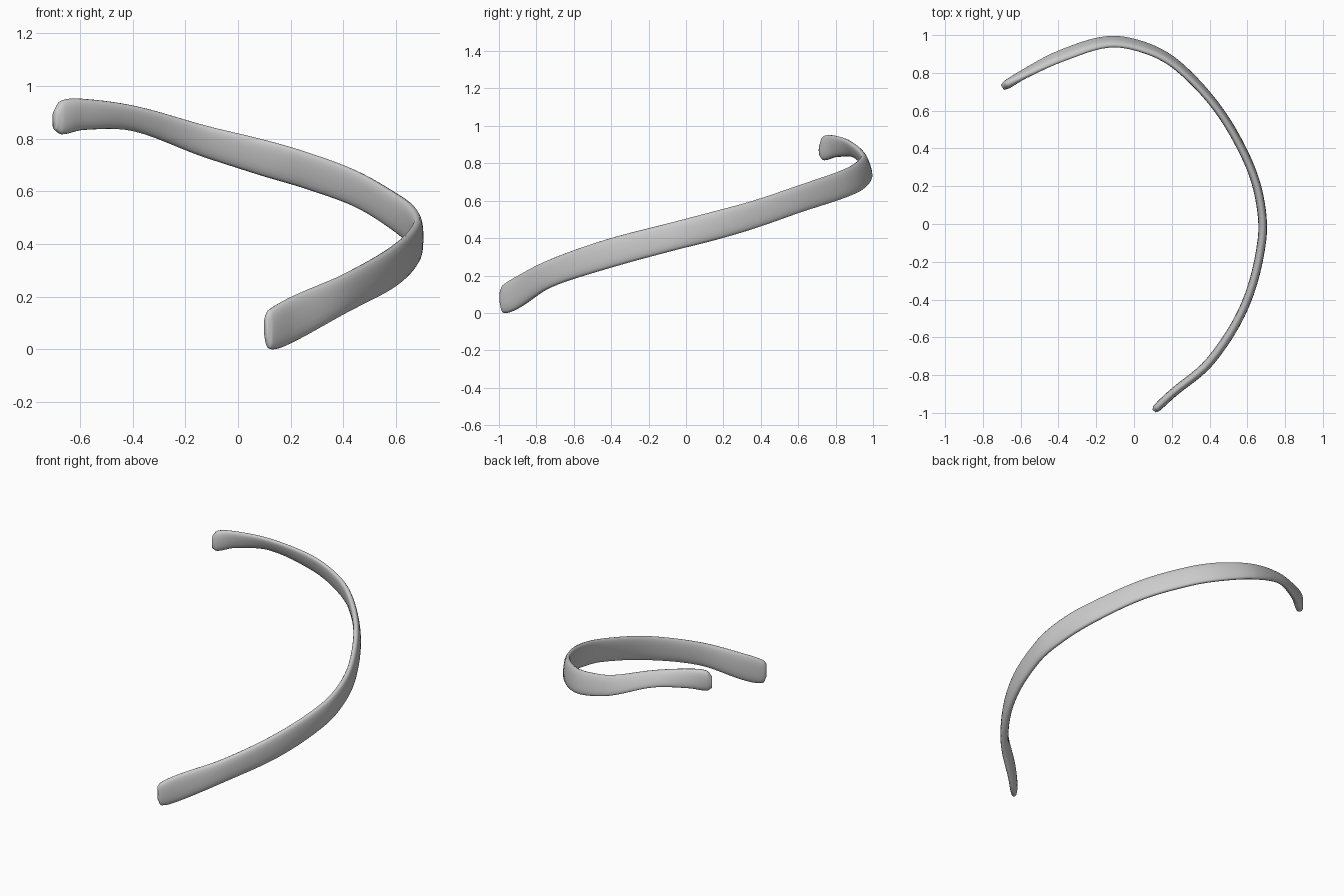
import bpy, bmesh, math
from mathutils import Vector

if "Cube" in bpy.data.objects:
    bpy.data.objects.remove(bpy.data.objects["Cube"])

# Stations along the band: x, y, bottom z, top z, thickness, inward lean of top
STATIONS = [
    (0.106, -0.990, 0.040, 0.125, 0.022, 0.0),
    (0.122, -0.973, 0.000, 0.152, 0.042, 0.0),
    (0.200, -0.900, 0.022, 0.198, 0.046, 0.0),
    (0.405, -0.725, 0.135, 0.287, 0.048, 0.0),
    (0.590, -0.425, 0.235, 0.393, 0.046, 0.0),
    (0.678, -0.080, 0.330, 0.483, 0.046, 0.0),
    (0.662, 0.150, 0.388, 0.543, 0.046, 0.0),
    (0.590, 0.360, 0.450, 0.600, 0.044, 0.008),
    (0.440, 0.615, 0.540, 0.685, 0.042, 0.015),
    (0.240, 0.830, 0.612, 0.758, 0.042, 0.025),
    (0.080, 0.925, 0.660, 0.802, 0.042, 0.035),
    (-0.130, 0.965, 0.730, 0.851, 0.042, 0.040),
    (-0.390, 0.888, 0.828, 0.922, 0.044, 0.040),
    (-0.580, 0.795, 0.833, 0.950, 0.044, 0.020),
    (-0.670, 0.740, 0.816, 0.945, 0.048, 0.0),
    (-0.697, 0.722, 0.835, 0.905, 0.030, 0.0),
]
SIDES = 20


def smooth_path(pts, steps):
    """Non-uniform Hermite interpolation through the stations."""
    t = [0.0]
    for a, b in zip(pts, pts[1:]):
        t.append(t[-1] + math.dist(a[:3], b[:3]))
    n = len(pts)

    def slope(i, k):
        a, b = max(i - 1, 0), min(i + 1, n - 1)
        return (pts[b][k] - pts[a][k]) / (t[b] - t[a])

    out = []
    for i in range(n - 1):
        h = t[i + 1] - t[i]
        for s in range(steps + (i == n - 2)):
            u = s / steps
            out.append([(2*u**3 - 3*u*u + 1) * pts[i][k] + (u**3 - 2*u*u + u) * h * slope(i, k)
                        + (3*u*u - 2*u**3) * pts[i+1][k] + (u**3 - u*u) * h * slope(i + 1, k)
                        for k in range(6)])
    return out


def spow(v, e):
    return math.copysign(abs(v) ** e, v)


# Curved rib: a flattened rounded section swept along the path
path = smooth_path(STATIONS, 6)
bm = bmesh.new()
rings = []
for i, (x, y, lo, hi, thick, lean) in enumerate(path):
    a, b = path[max(i - 1, 0)], path[min(i + 1, len(path) - 1)]
    outward = Vector((b[1] - a[1], a[0] - b[0], 0)).normalized()
    ring = []
    for k in range(SIDES):
        ang = 2 * math.pi * k / SIDES
        c, s = spow(math.cos(ang), 0.75), spow(math.sin(ang), 0.85)
        p = Vector((x, y, (lo + hi) / 2 + s * (hi - lo) / 2))
        p += outward * (c * thick / 2 - s * lean / 2)
        ring.append(bm.verts.new(p))
    rings.append(ring)
for r0, r1 in zip(rings, rings[1:]):
    for k in range(SIDES):
        j = (k + 1) % SIDES
        bm.faces.new((r0[k], r0[j], r1[j], r1[k]))
bm.faces.new(rings[0])
bm.faces.new(rings[-1])
bmesh.ops.recalc_face_normals(bm, faces=bm.faces)
mesh = bpy.data.meshes.new("rib_bone")
bm.to_mesh(mesh)
bm.free()
mesh.shade_smooth()
rib = bpy.data.objects.new("rib_bone", mesh)
bpy.context.collection.objects.link(rib)
